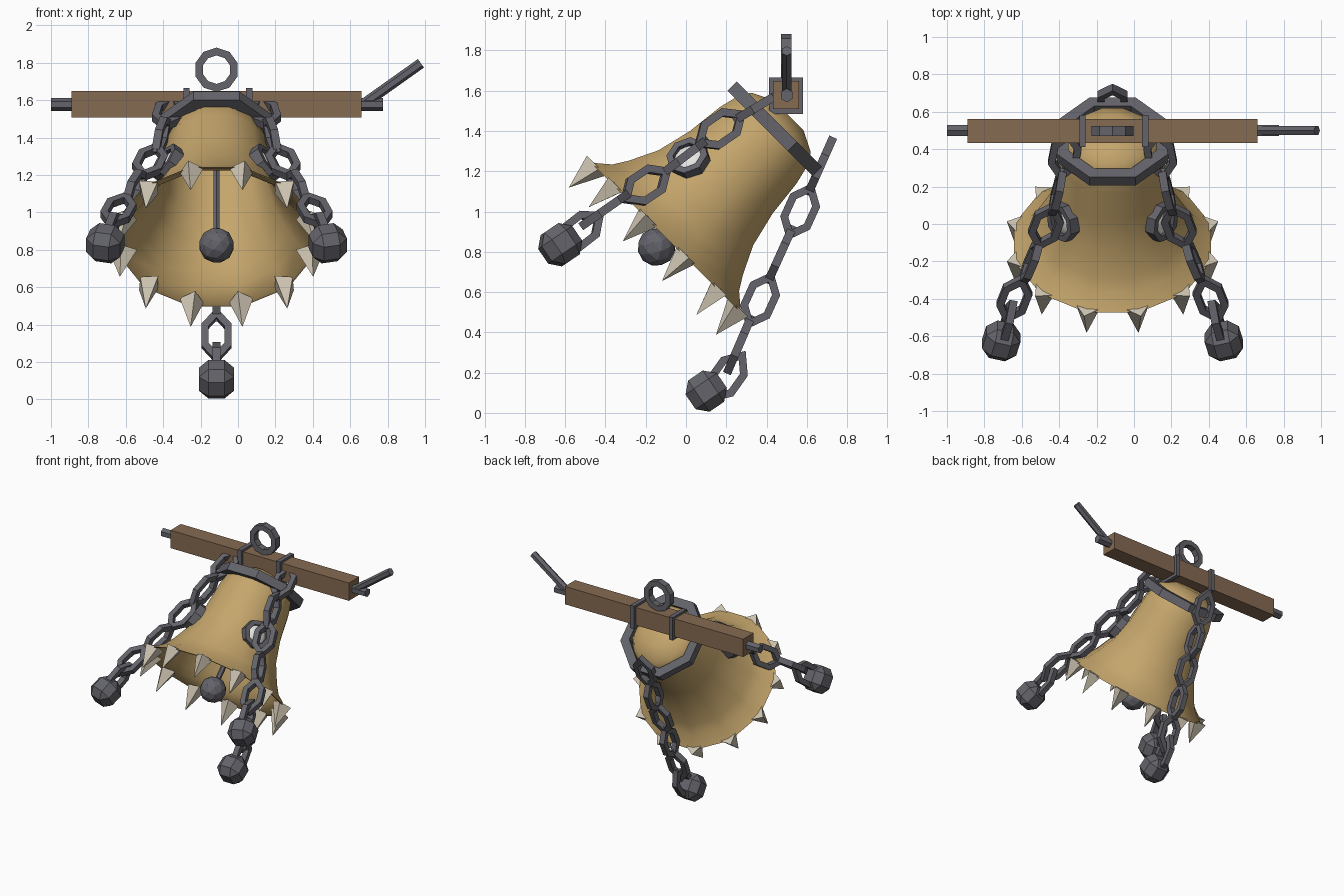
import bpy, bmesh, math
from mathutils import Matrix, Vector

if "Cube" in bpy.data.objects:
    bpy.data.objects.remove(bpy.data.objects["Cube"])

CX = -0.115                                   # symmetry plane of the bell
# bell frame: local z = tilted bell axis, origin = mouth centre, local y = back/down
BELL = Matrix.Translation((CX, -0.10, 0.87)) @ Matrix.Rotation(math.radians(-45), 4, 'X')


def material(name, rgb):
    m = bpy.data.materials.new(name)
    m.diffuse_color = (*rgb, 1)
    m.use_nodes = True
    m.node_tree.nodes["Principled BSDF"].inputs["Base Color"].default_value = m.diffuse_color
    return m


GOLD = material("brass", (0.56, 0.38, 0.15))
IRON = material("dark_iron", (0.125, 0.125, 0.145))
WOOD = material("wood", (0.235, 0.145, 0.085))
BONE = material("bone", (0.60, 0.54, 0.43))
WHITE = material("eye_white", (0.85, 0.85, 0.83))


def finish(name, bm, mat, M=Matrix(), smooth=None):
    bm.transform(M)
    bmesh.ops.recalc_face_normals(bm, faces=bm.faces)
    me = bpy.data.meshes.new(name)
    bm.to_mesh(me)
    bm.free()
    ob = bpy.data.objects.new(name, me)
    bpy.context.collection.objects.link(ob)
    me.materials.append(mat)
    if smooth:
        bpy.ops.object.select_all(action='DESELECT')
        ob.select_set(True)
        bpy.context.view_layer.objects.active = ob
        bpy.ops.object.shade_smooth_by_angle(angle=math.radians(smooth))
    return ob


def frame(origin, z, y):
    """Matrix whose local z and y follow the given directions."""
    z = Vector(z).normalized()
    y = Vector(y)
    y = (y - z * y.dot(z)).normalized()
    R = Matrix((y.cross(z), y, z)).transposed().to_4x4()
    return Matrix.Translation(origin) @ R


def add_loop(bm, pts, a, b, M=Matrix()):
    """Closed bar following a polygon in xy; a = half width in plane, b = half depth."""
    n, rings = len(pts), []
    pts = [Vector((*p, 0)) for p in pts]
    for i, p in enumerate(pts):
        d1 = (p - pts[i - 1]).normalized()
        d2 = (pts[(i + 1) % n] - p).normalized()
        n1, n2 = Vector((d1.y, -d1.x, 0)), Vector((d2.y, -d2.x, 0))
        m = (n1 + n2) / (1 + n1.dot(n2))      # mitred corner
        rings.append([bm.verts.new(M @ (p + m * u * a + Vector((0, 0, v * b))))
                      for u, v in ((1, 1), (-1, 1), (-1, -1), (1, -1))])
    for i in range(n):
        r, s = rings[i], rings[(i + 1) % n]
        for k in range(4):
            bm.faces.new((r[k], r[(k + 1) % 4], s[(k + 1) % 4], s[k]))


def ngon(n, r, off=0.0):
    return [(r * math.cos(off + math.tau * i / n), r * math.sin(off + math.tau * i / n))
            for i in range(n)]


def loop_object(name, pts, a, b, mat, M):
    bm = bmesh.new()
    add_loop(bm, pts, a, b, M)
    return finish(name, bm, mat)


def rod(name, p, q, r, mat, sides=6, M=Matrix()):
    p, q = Vector(p), Vector(q)
    bm = bmesh.new()
    bmesh.ops.create_cone(bm, cap_ends=True, segments=sides, radius1=r, radius2=r,
                          depth=(q - p).length)
    T = Matrix.Translation((p + q) / 2) @ (q - p).to_track_quat('Z', 'Y').to_matrix().to_4x4()
    return finish(name, bm, mat, M @ T)


def box(name, centre, size, mat):
    bm = bmesh.new()
    bmesh.ops.create_cube(bm, size=1)
    return finish(name, bm, mat, Matrix.Translation(centre) @ Matrix.Diagonal((*size, 1)))


# Bell: lathe of the outer profile, then back down the inside
outer = [(0.0, 0.545), (0.07, 0.46), (0.14, 0.415), (0.28, 0.345), (0.46, 0.30),
         (0.65, 0.278), (0.76, 0.25), (0.81, 0.215), (0.86, 0.11)]
inner = [(t - (0.015 if t > 0.8 else 0), r - 0.014) for t, r in reversed(outer)]
bm = bmesh.new()
rings = [[bm.verts.new((x, y, t)) for x, y in ngon(12, r, math.radians(15))]
         for t, r in outer + inner]
for i, r in enumerate(rings):
    s = rings[(i + 1) % len(rings)]
    if i == len(outer) - 1:                   # close crown outside and inside
        bm.faces.new(r)
        bm.faces.new(s)
        continue
    for k in range(12):
        bm.faces.new((r[k], r[(k + 1) % 12], s[(k + 1) % 12], s[k]))
finish("bell", bm, GOLD, BELL, smooth=50)

# Teeth around the rim: four-sided pyramids
bm = bmesh.new()
for i in range(12):
    R = Matrix.Rotation(math.radians(15 + 30 * i), 4, 'Z')
    base = [bm.verts.new(R @ Vector(p)) for p in
            ((0.585, 0, 0.01), (0.51, 0.066, 0.01), (0.44, 0, 0.015), (0.51, -0.066, 0.01))]
    tip = bm.verts.new(R @ Vector((0.535, 0, -0.165)))
    bm.faces.new(base)
    for k in range(4):
        bm.faces.new((base[k], base[(k + 1) % 4], tip))
finish("rim_teeth", bm, BONE, BELL)

# Clapper
rod("clapper_rod", (0, 0, 0.83), (0, 0, -0.06), 0.02, IRON, 6, BELL)
bm = bmesh.new()
bmesh.ops.create_icosphere(bm, subdivisions=2, radius=0.096)
finish("clapper_ball", bm, IRON, BELL @ Matrix.Translation((0, 0, -0.065)))

# Octagonal collar
loop_object("collar", ngon(8, 0.29, math.radians(22.5)), 0.032, 0.032, IRON,
            BELL @ Matrix.Translation((0, 0, 0.765)))

# Eyes with iron sockets
for side, s in (("left", -1), ("right", 1)):
    ang = math.radians(53)
    out = BELL.to_3x3() @ Vector((s * math.sin(ang), -math.cos(ang), 0.2))
    pos = BELL @ Vector((s * 0.315 * math.sin(ang), -0.315 * math.cos(ang), 0.355))
    M = frame(pos, out, BELL.to_3x3() @ Vector((0, 0, 1)))
    bm = bmesh.new()
    bmesh.ops.create_uvsphere(bm, u_segments=12, v_segments=8, radius=0.085)
    finish(side + "_eye", bm, WHITE, M @ Matrix.Diagonal((1, 1, 0.5, 1)), smooth=60)
    loop_object(side + "_eye_socket", ngon(8, 0.09), 0.016, 0.03, IRON,
                M @ Matrix.Translation((0, 0, 0.015)))

# Yoke beam, straps, axle, lever and hanging ring
box("yoke_beam", (CX, 0.497, 1.578), (1.55, 0.128, 0.14), WOOD)
for side, x in (("left", -0.275), ("right", 0.06)):
    box(side + "_strap", (x, 0.497, 1.575), (0.034, 0.17, 0.18), IRON)
rod("axle", (-1.0, 0.5, 1.577), (0.775, 0.5, 1.577), 0.034, IRON)
rod("lever", (0.665, 0.5, 1.575), (0.978, 0.5, 1.797), 0.028, IRON)
loop_object("hanging_ring", ngon(10, 0.097, math.radians(18)), 0.02, 0.026, IRON,
            Matrix.Translation((CX, 0.497, 1.763)) @ Matrix.Rotation(math.pi / 2, 4, 'X'))

# Chains: hexagonal links with alternating facing, ending in a faceted weight
LINK = [(0, -0.128), (0.062, -0.055), (0.062, 0.055), (0, 0.128), (-0.062, 0.055),
        (-0.062, -0.055)]


def chain(name, pts):
    pts = [Vector(p) for p in pts]
    bm = bmesh.new()
    for i in range(len(pts) - 1):
        d = (pts[i + 1] - pts[max(i - 1, 0)]).normalized()
        side = Vector((1, 0, 0))
        side = (side - d * side.dot(d)).normalized()
        n = side if i % 2 else d.cross(side)
        add_loop(bm, LINK, 0.019, 0.021, frame(pts[i], n, d))
    finish(name + "_chain", bm, IRON)
    bm = bmesh.new()
    bmesh.ops.create_cube(bm, size=0.188)
    bmesh.ops.bevel(bm, geom=bm.edges[:], offset=0.05, segments=1, affect='EDGES')
    finish(name + "_weight", bm, IRON, frame(pts[-1], pts[-1] - pts[-2], (1, 0, 0)))


for side, s in (("left", -1), ("right", 1)):
    chain(side, [(CX + s * x, y, z) for x, y, z in (
        (0.255, 0.37, 1.53), (0.295, 0.17, 1.41), (0.355, -0.01, 1.27), (0.435, -0.20, 1.13),
        (0.525, -0.40, 1.01), (0.565, -0.53, 0.90), (0.595, -0.625, 0.835))])
chain("back", [(CX, y, z) for y, z in ((0.667, 1.225), (0.567, 1.0), (0.468, 0.786),
               (0.368, 0.56), (0.265, 0.34), (0.205, 0.18), (0.10, 0.108))])
